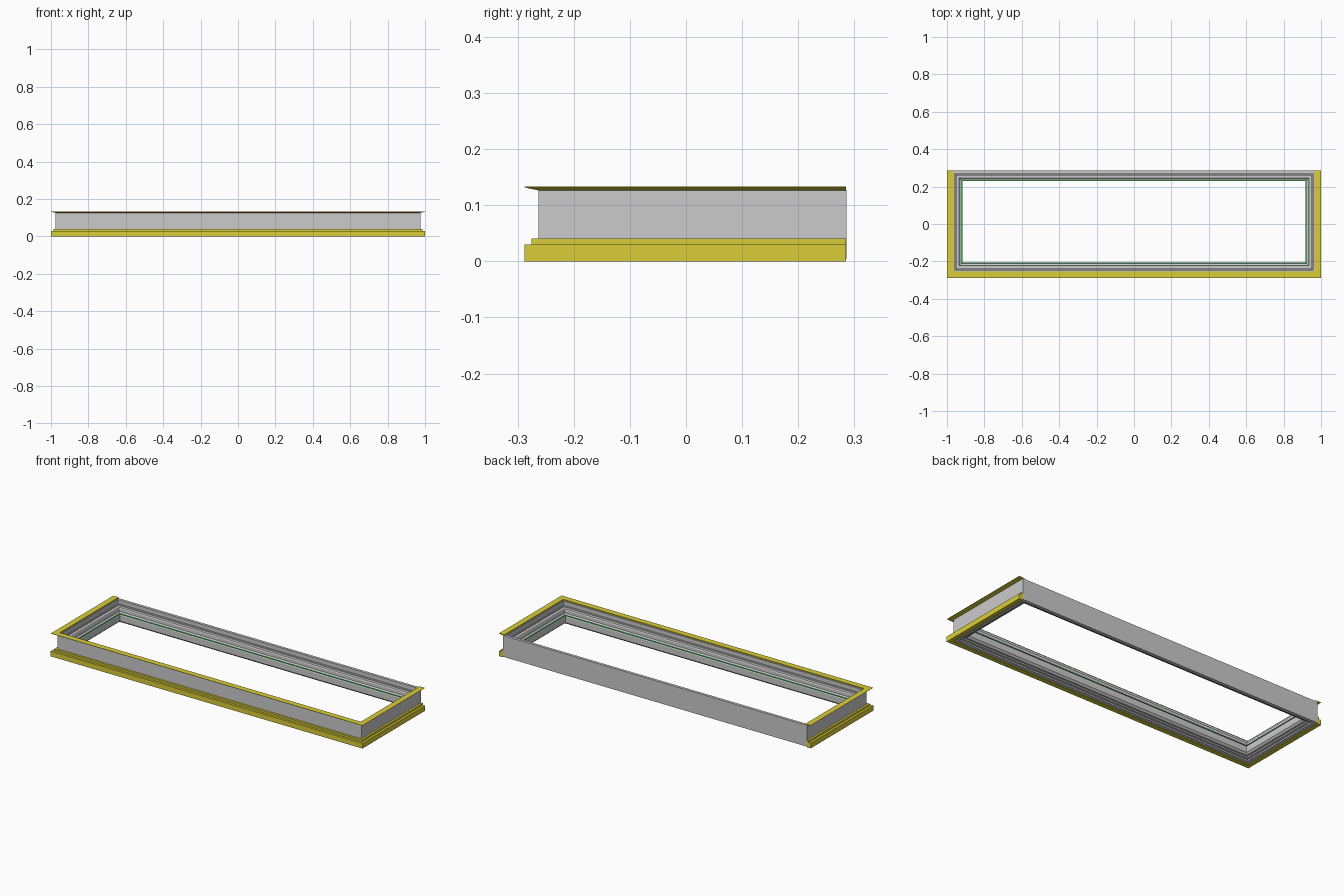
import bpy, bmesh

if "Cube" in bpy.data.objects:
    bpy.data.objects.remove(bpy.data.objects["Cube"])

WX, YF, YB = 0.975, -0.263, 0.286   # outer wall planes of the frame


def ring_path(o):
    # closed rectangle, offset o outward from the outer wall
    return [(-WX - o, YB + o), (-WX - o, YF - o), (WX + o, YF - o), (WX + o, YB + o)]


def u_path(o):
    # three-sided run, open and cut flush at the back
    return [(-WX - o, YB - 0.001), (-WX - o, YF - o), (WX + o, YF - o), (WX + o, YB - 0.001)]


def sweep(name, profile, path, closed, color=None):
    # sweep an (offset, z) profile along a mitred path
    bm = bmesh.new()
    loops = []
    for i in range(4):
        loops.append([bm.verts.new((*path(o)[i], z)) for o, z in profile])
    n = len(profile)
    for i in range(4 if closed else 3):
        a, b = loops[i], loops[(i + 1) % 4]
        for j in range(n):
            k = (j + 1) % n
            bm.faces.new((a[j], a[k], b[k], b[j]))
    if not closed:
        bm.faces.new(loops[0])
        bm.faces.new(loops[3])
    bmesh.ops.recalc_face_normals(bm, faces=bm.faces)
    me = bpy.data.meshes.new(name)
    bm.to_mesh(me)
    bm.free()
    ob = bpy.data.objects.new(name, me)
    bpy.context.collection.objects.link(ob)
    if color:
        mat = bpy.data.materials.new(name + "_colour")
        mat.diffuse_color = color
        mat.use_nodes = True
        mat.node_tree.nodes["Principled BSDF"].inputs["Base Color"].default_value = mat.diffuse_color
        me.materials.append(mat)
    return ob


YELLOW = (0.70, 0.61, 0.04, 1)
GREEN = (0.05, 0.45, 0.08, 1)

# outer frame with rebate
sweep("outer_frame", [
    (0, 0.004), (0, 0.127), (-0.016, 0.127), (-0.016, 0.104), (-0.021, 0.104),
    (-0.021, 0.072), (-0.040, 0.072), (-0.040, 0.030), (-0.034, 0.030),
    (-0.034, 0.012), (-0.020, 0.012), (-0.020, 0.004)], ring_path, True)

# inner sash, stepped with a sloping bead
sweep("inner_sash", [
    (-0.023, 0.072), (-0.023, 0.098), (-0.040, 0.098), (-0.043, 0.092),
    (-0.043, 0.076), (-0.050, 0.072), (-0.056, 0.062), (-0.056, 0.028),
    (-0.046, 0.018), (-0.036, 0.018), (-0.036, 0.072)], ring_path, True)

# thin seal round the opening
sweep("opening_seal", [
    (-0.050, 0.066), (-0.050, 0.070), (-0.057, 0.070), (-0.057, 0.066)],
    ring_path, True, GREEN)

# tapered top lip on three sides
sweep("top_lip", [
    (-0.010, 0.127), (0, 0.1265), (0.0245, 0.1315), (0.0245, 0.133), (-0.010, 0.133)],
    u_path, False, YELLOW)

# stepped base trim on three sides
sweep("base_trim", [
    (0, 0), (0.025, 0), (0.025, 0.030), (0.012, 0.030), (0.012, 0.041), (0, 0.041)],
    u_path, False, YELLOW)
